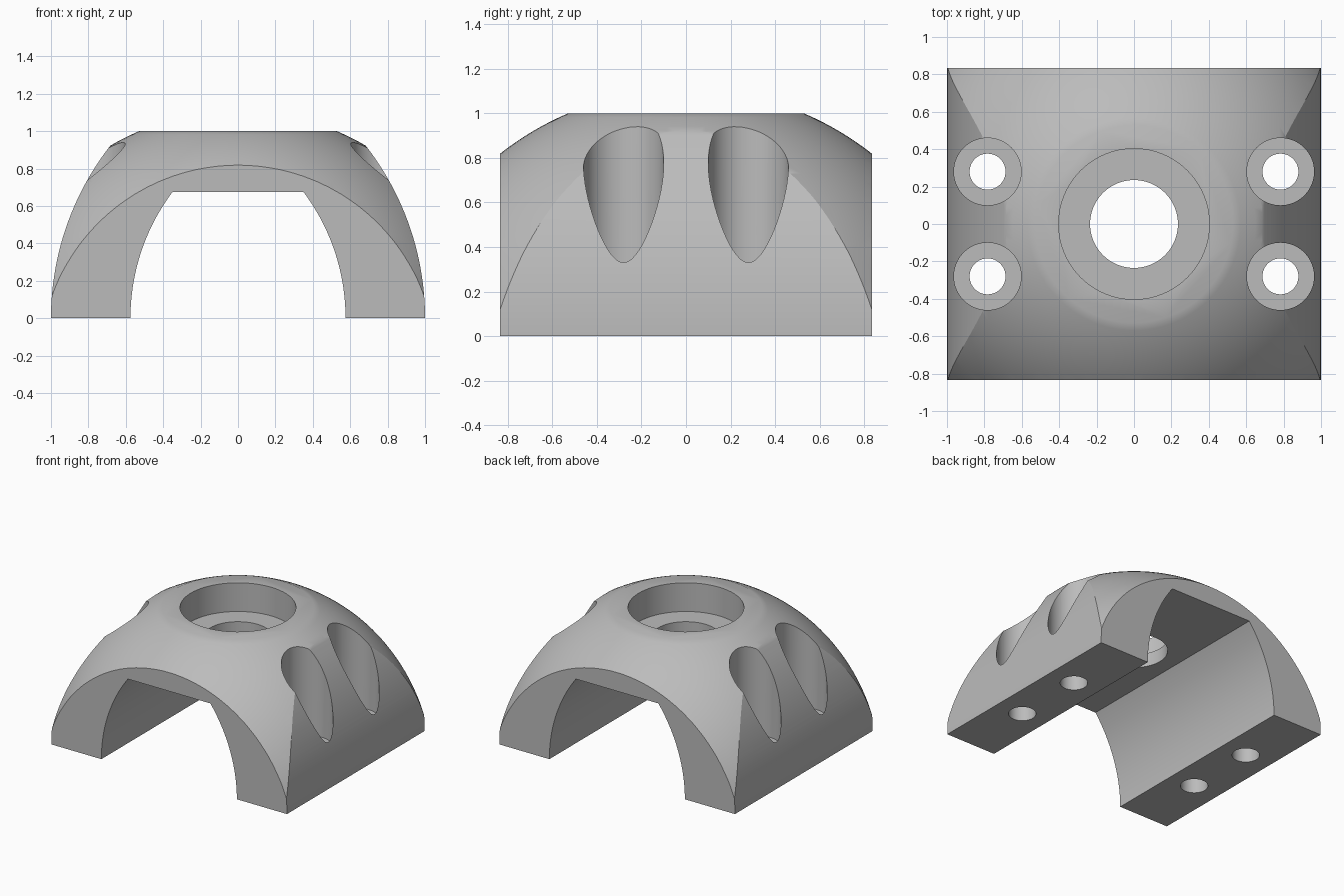
import bpy, bmesh, math
from mathutils import Matrix

if "Cube" in bpy.data.objects:
    bpy.data.objects.remove(bpy.data.objects["Cube"], do_unlink=True)

HALF_DEPTH = 0.835
ARC_SEGMENTS = 32

grey = bpy.data.materials.new("machined grey")
grey.use_nodes = True
colour = (0.5, 0.5, 0.5, 1)
grey.diffuse_color = colour
grey.node_tree.nodes["Principled BSDF"].inputs["Base Color"].default_value = colour


def make_object(name, bm):
    bmesh.ops.recalc_face_normals(bm, faces=bm.faces[:])
    mesh = bpy.data.meshes.new(name)
    bm.to_mesh(mesh)
    bm.free()
    mesh.materials.append(grey)
    obj = bpy.data.objects.new(name, mesh)
    bpy.context.collection.objects.link(obj)
    return obj


def arch_prism(name, centre, radius, bottom, top, half_depth):
    """Pointed-arch section, with both flanks curved, extruded along y."""
    flank = []
    for i in range(ARC_SEGMENTS + 1):
        z = top * i / ARC_SEGMENTS
        flank.append((centre + math.sqrt(radius ** 2 - z ** 2), z))
    if bottom < 0:
        flank.insert(0, (flank[0][0], bottom))
    outline = flank + [(-x, z) for x, z in reversed(flank)]
    bm = bmesh.new()
    face = bm.faces.new([bm.verts.new((x, -half_depth, z)) for x, z in outline])
    grown = bmesh.ops.extrude_face_region(bm, geom=[face])
    verts = [v for v in grown["geom"] if isinstance(v, bmesh.types.BMVert)]
    bmesh.ops.translate(bm, verts=verts, vec=(0, 2 * half_depth, 0))
    return make_object(name, bm)


def flat_topped_dome(name, centre, radius, top, steps=96):
    """Spherical cap with a level top, made by revolving its profile."""
    rim = math.sqrt(radius ** 2 - (top - centre) ** 2)
    start = math.asin(rim / radius)
    end = math.acos((-0.1 - centre) / radius)
    bm = bmesh.new()
    rings = []
    for i in range(ARC_SEGMENTS + 1):
        a = start + (end - start) * i / ARC_SEGMENTS
        r, z = radius * math.sin(a), centre + radius * math.cos(a)
        rings.append([bm.verts.new((r * math.cos(t), r * math.sin(t), z))
                      for t in (math.tau * k / steps for k in range(steps))])
    for upper, lower in zip(rings, rings[1:]):
        for k in range(steps):
            n = (k + 1) % steps
            bm.faces.new((upper[k], upper[n], lower[n], lower[k]))
    bm.faces.new(rings[0])
    bm.faces.new(rings[-1])
    return make_object(name, bm)


def drill(name, x, y, radius, z0, z1):
    bm = bmesh.new()
    bmesh.ops.create_cone(bm, cap_ends=True, segments=64, radius1=radius,
                          radius2=radius, depth=z1 - z0,
                          matrix=Matrix.Translation((x, y, (z0 + z1) / 2)))
    return make_object(name, bm)


def combine(target, tool, operation):
    mod = target.modifiers.new("cut", "BOOLEAN")
    mod.operation, mod.solver, mod.object = operation, "EXACT", tool
    bpy.context.view_layer.objects.active = target
    bpy.ops.object.modifier_apply(modifier=mod.name)
    bpy.data.objects.remove(tool, do_unlink=True)


# Body: curved-flank block trimmed by a dome
body = arch_prism("domed_saddle_clamp", -0.5, 1.5, 0, 1.05, HALF_DEPTH)
combine(body, flat_topped_dome("dome_cutter", -0.24, 1.348, 1.0), "INTERSECT")

# Channel running front to back
combine(body, arch_prism("channel_cutter", -0.55, 1.125, -0.2, 0.675, 1.0), "DIFFERENCE")

# Central stepped hole
combine(body, drill("centre_recess", 0, 0, 0.403, 0.78, 1.3), "DIFFERENCE")
combine(body, drill("centre_hole", 0, 0, 0.235, 0.5, 1.2), "DIFFERENCE")

# Four stepped bolt holes
for sx in (-1, 1):
    for sy in (-1, 1):
        x, y = sx * 0.783, sy * 0.28
        combine(body, drill("bolt_recess", x, y, 0.18, 0.25, 1.3), "DIFFERENCE")
        combine(body, drill("bolt_hole", x, y, 0.096, -0.2, 0.6), "DIFFERENCE")

# Smooth curved walls, crisp cut edges
bpy.ops.object.select_all(action="DESELECT")
body.select_set(True)
bpy.context.view_layer.objects.active = body
bpy.ops.object.shade_smooth_by_angle(angle=math.radians(28))
